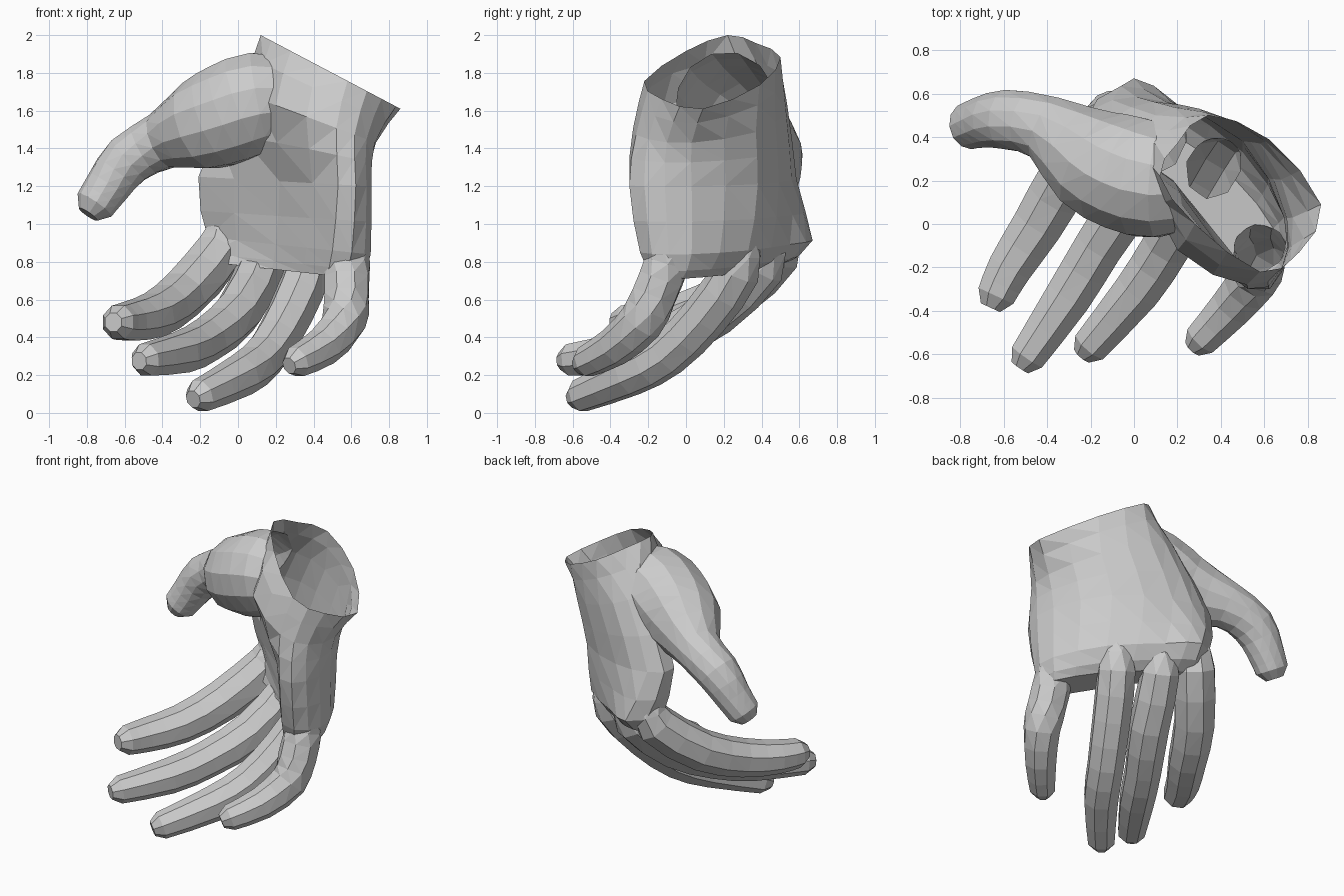
import bpy, bmesh
from math import cos, sin, tau
from mathutils import Vector

if "Cube" in bpy.data.objects:
    bpy.data.objects.remove(bpy.data.objects["Cube"])


def spline(pts, closed=False, steps=2):
    """Catmull-Rom subdivision of points of any dimension."""
    n = len(pts)
    get = (lambda i: pts[i % n]) if closed else (lambda i: pts[max(0, min(n - 1, i))])
    out = []
    for i in range(n if closed else n - 1):
        p0, p1, p2, p3 = get(i - 1), get(i), get(i + 1), get(i + 2)
        for s in range(steps):
            t = s / steps
            out.append([0.5 * (2 * b + (c - a) * t + (2 * a - 5 * b + 4 * c - d) * t * t
                               + (3 * b - a - 3 * c + d) * t ** 3)
                        for a, b, c, d in zip(p0, p1, p2, p3)])
    return out if closed else out + [list(pts[-1])]


def loft(name, rings):
    """Closed skin between rings, capped at both ends."""
    bm = bmesh.new()
    loops = [[bm.verts.new(p) for p in ring] for ring in rings]
    n = len(loops[0])
    for a, b in zip(loops, loops[1:]):
        for i in range(n):
            j = (i + 1) % n
            bm.faces.new((a[i], a[j], b[j], b[i]))
    bm.faces.new(loops[0])
    bm.faces.new(loops[-1])
    bmesh.ops.triangulate(bm, faces=bm.faces)
    bmesh.ops.recalc_face_normals(bm, faces=bm.faces)
    mesh = bpy.data.meshes.new(name)
    bm.to_mesh(mesh)
    bm.free()
    ob = bpy.data.objects.new(name, mesh)
    bpy.context.collection.objects.link(ob)
    return ob


def digit(name, path, sides=8, root=True):
    """Tapered tube along (x, y, z, radius) points, with a blunt tip."""
    if root:  # hidden start inside the palm
        x, y, z, r = path[0]
        path = [(x + .03, y + .03, z + .16, .09)] + path
    body = spline(path)
    pos = [Vector(p[:3]) for p in body]
    pos.append(pos[-1] + (pos[-1] - pos[-2]).normalized() * .06)
    radii = [p[3] for p in body] + [body[-1][3] * .55]
    rings = []
    for i, p in enumerate(pos):
        t = (pos[min(i + 1, len(pos) - 1)] - pos[max(i - 1, 0)]).normalized()
        side = t.cross(Vector((0, 0, 1))).normalized()
        up = side.cross(t)
        rings.append([p + radii[i] * (side * cos(tau * (k + .5) / sides)
                                      + up * sin(tau * (k + .5) / sides))
                      for k in range(sides)])
    return loft(name, rings)


def section(z_thumb, z_outer, *outline):
    """Slanted palm ring: thumb edge, back of hand, outer edge, palm side."""
    x0, x1 = outline[0][0], outline[4][0]
    return [c for x, y in spline(outline, closed=True)
            for c in (x, y, z_thumb + (z_outer - z_thumb) * (x - x0) / (x1 - x0))]


# Palm from the wrist rim down to the finger webs
wrist = section(2.00, 1.61, (.12, .22), (.20, .37), (.34, .50), (.62, .39),
                (.86, .09), (.76, -.13), (.58, -.22), (.28, .00))
heel = section(1.70, 1.43, (.01, .33), (.10, .50), (.30, .53), (.58, .37),
               (.73, .03), (.68, -.20), (.52, -.28), (.20, -.12))
middle = section(1.25, 1.20, (-.21, .43), (-.10, .57), (.15, .56), (.50, .38),
                 (.69, .03), (.68, -.22), (.53, -.30), (.22, .09))
knuckles = section(.93, .84, (-.16, .48), (.00, .67), (.20, .55), (.50, .33),
                   (.69, .03), (.67, -.18), (.50, -.23), (.20, .17))
webs = section(.80, .71, (-.17, .42), (-.04, .51), (.17, .42), (.45, .22),
               (.64, -.02), (.62, -.13), (.47, -.16), (.18, .20))
rings = spline([wrist, heel, middle, knuckles, webs])
hand = loft("hand", [[s[i:i + 3] for i in range(0, len(s), 3)] for s in rings])

# Thumb with its thick base muscle
thumb = digit("thumb", [(.30, .20, 1.66, .21), (.12, .20, 1.65, .27), (-.03, .23, 1.59, .275),
                        (-.20, .30, 1.52, .245), (-.40, .44, 1.44, .155),
                        (-.58, .48, 1.34, .14), (-.69, .47, 1.20, .12),
                        (-.76, .45, 1.10, .108)], sides=12, root=False)

# Four fingers, knuckle to tip
index_finger = digit("index_finger", [(-.10, .48, .85, .135), (-.29, .25, .63, .135),
                                      (-.44, .00, .52, .125), (-.57, -.20, .485, .11),
                                      (-.635, -.33, .48, .095)])
middle_finger = digit("middle_finger", [(.12, .40, .77, .125), (.00, .15, .53, .13),
                                        (-.16, -.10, .39, .12), (-.30, -.33, .32, .115),
                                        (-.49, -.61, .28, .09)])
ring_finger = digit("ring_finger", [(.37, .27, .75, .125), (.27, .10, .51, .125),
                                    (.15, -.10, .31, .12), (.02, -.30, .20, .115),
                                    (-.20, -.56, .09, .09)])
little_finger = digit("little_finger", [(.58, -.10, .80, .12), (.575, -.17, .62, .125),
                                        (.56, -.24, .48, .12), (.45, -.38, .35, .105),
                                        (.31, -.53, .27, .085)])

# Fuse the digits with the palm into one skin
digits = [thumb, index_finger, middle_finger, ring_finger, little_finger]
for d in digits:
    mod = hand.modifiers.new(d.name, 'BOOLEAN')
    mod.operation, mod.solver, mod.object = 'UNION', 'EXACT', d
bpy.context.view_layer.update()
hand.data = bpy.data.meshes.new_from_object(
    hand.evaluated_get(bpy.context.evaluated_depsgraph_get()))
hand.modifiers.clear()
for d in digits:
    bpy.data.objects.remove(d)

# Open the wrist: drop the faces lying in the slanted rim plane
bm = bmesh.new()
bm.from_mesh(hand.data)
slope = (1.61 - 2.0) / (.86 - .12)
rim = [f for f in bm.faces
       if all(abs(v.co.z - 2.0 - slope * (v.co.x - .12)) < .002 for v in f.verts)]
bmesh.ops.delete(bm, geom=rim, context='FACES')
bm.to_mesh(hand.data)
bm.free()
